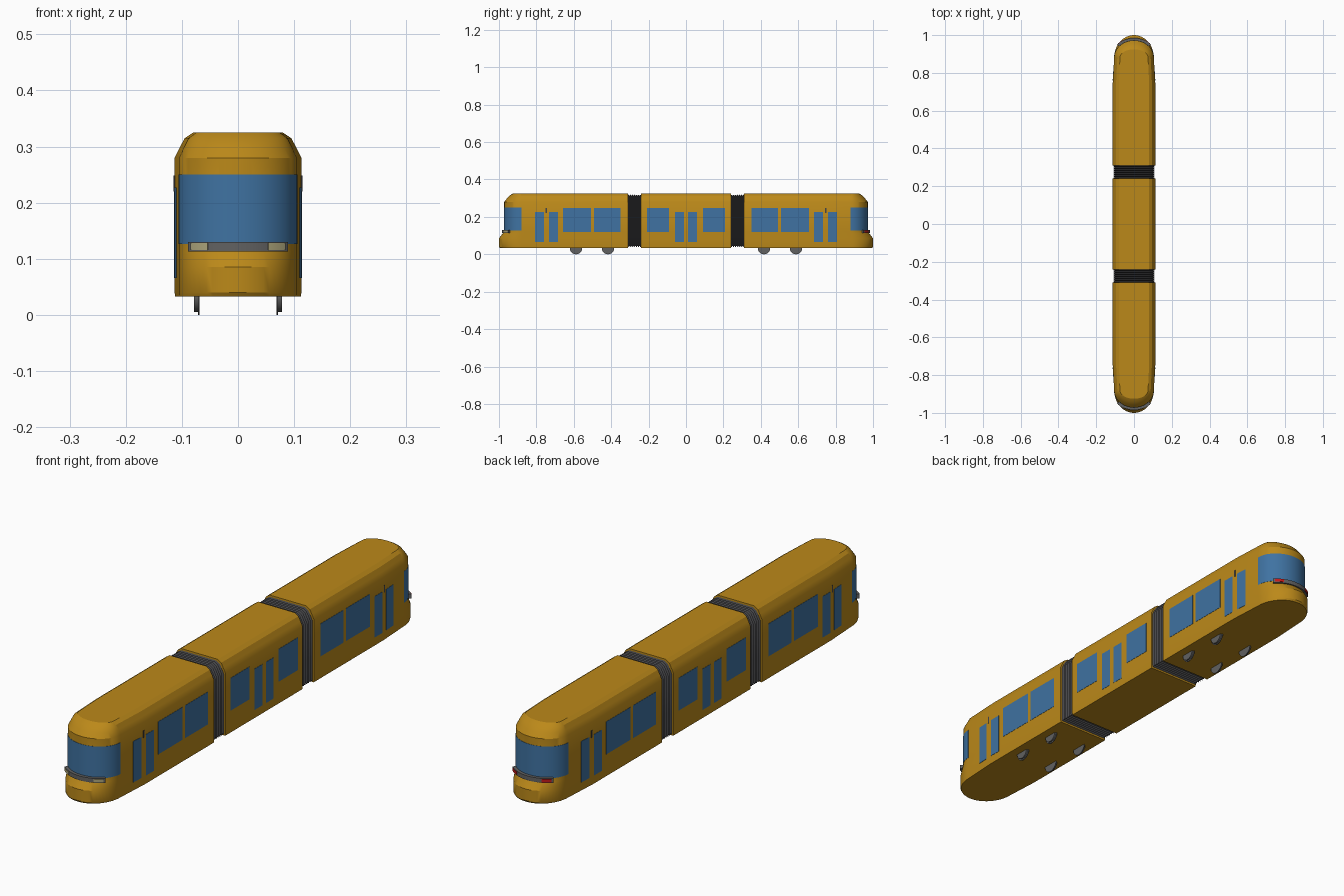
import bpy, bmesh
from math import cos, sin, pi, radians
from mathutils import Matrix

cube = bpy.data.objects.get("Cube")
if cube:
    bpy.data.objects.remove(cube, do_unlink=True)

made = []


def material(name, rgb):
    m = bpy.data.materials.new(name)
    m.use_nodes = True
    m.diffuse_color = (*rgb, 1)
    m.node_tree.nodes["Principled BSDF"].inputs["Base Color"].default_value = (*rgb, 1)
    return m


PAINT = material("ochre_paint", (0.5, 0.25, 0.01))
GLASS = material("blue_glass", (0.05, 0.17, 0.36))
RUBBER = material("dark_rubber", (0.06, 0.06, 0.065))
METAL = material("grey_metal", (0.12, 0.12, 0.12))
LAMP = material("pale_lamp", (0.42, 0.38, 0.2))
RED = material("red_lamp", (0.55, 0.01, 0.01))


def finish(name, bm, mat):
    bmesh.ops.recalc_face_normals(bm, faces=bm.faces)
    mesh = bpy.data.meshes.new(name)
    bm.to_mesh(mesh)
    bm.free()
    mesh.materials.append(mat)
    ob = bpy.data.objects.new(name, mesh)
    bpy.context.collection.objects.link(ob)
    made.append(ob)
    return ob


def loft(name, rings, mat):
    """Skin a list of equal closed rings and cap both ends."""
    bm = bmesh.new()
    loops = [[bm.verts.new(p) for p in ring] for ring in rings]
    n = len(loops[0])
    for a, b in zip(loops, loops[1:]):
        for i in range(n):
            j = (i + 1) % n
            bm.faces.new((a[i], a[j], b[j], b[i]))
    bm.faces.new(loops[0])
    bm.faces.new(loops[-1])
    return finish(name, bm, mat)


# Key dimensions
WIDE, FLOOR = 0.113, 0.033
MID_END, CAR_START = 0.24, 0.31
TAPER, NOSE = 0.74, 0.88
NOSE_WIDTH = 0.93

# Height, half width and nose tip of each level of an end car
LEVELS = [
    (FLOOR, 0.112, 0.995), (0.04, WIDE, 1.0), (0.085, WIDE, 1.0),
    (0.112, WIDE, 0.98), (0.125, WIDE, 0.972), (0.28, WIDE, 0.972),
    (0.298, 0.104, 0.958), (0.315, 0.095, 0.942), (0.325, 0.08, 0.925),
]


def arc(width, tip, start, end, steps):
    """Points along the rounded nose in plan."""
    pts = []
    for i in range(steps + 1):
        t = radians(start + (end - start) * i / steps)
        pts.append((width * cos(t), NOSE + (tip - NOSE) * sin(t)))
    return pts


def end_car(name, s):
    rings = []
    for z, w, tip in LEVELS:
        plan = [(w, CAR_START), (w, TAPER)]
        plan += arc(w * NOSE_WIDTH, tip, 0, 180, 28)
        plan += [(-w, TAPER), (-w, CAR_START)]
        rings.append([(x, s * y, z) for x, y in plan])
    loft(name, rings, PAINT)


def nose_band(name, s, z0, z1, start, end, tip, mat):
    """Curved strip wrapped around the nose."""
    w = WIDE * NOSE_WIDTH + tip - 0.972
    outer = arc(w, tip, start, end, 20)
    inner = arc(w - 0.015, tip - 0.015, start, end, 20)
    rings = [[(xo, s * yo, z0), (xo, s * yo, z1), (xi, s * yi, z1), (xi, s * yi, z0)]
             for (xo, yo), (xi, yi) in zip(outer, inner)]
    loft(name, rings, mat)


def section(y, scale=1.0):
    """Cross-section of the straight body."""
    half = [(w, z) for z, w, _ in LEVELS]
    mid = 0.179
    pts = half + [(-x, z) for x, z in reversed(half)]
    return [(x * scale, y, mid + (z - mid) * scale) for x, z in pts]


def wall(y):
    """Half width of the side wall, following the taper."""
    k = max(0, abs(y) - TAPER) / (NOSE - TAPER)
    return WIDE * (1 - k * (1 - NOSE_WIDTH))


def panel(name, side, y0, y1, z0, z1, mat, proud=0.001):
    rings = []
    for y in (y0, y1):
        a, b = side * (wall(y) + proud), side * (wall(y) - 0.004)
        rings.append([(a, y, z0), (a, y, z1), (b, y, z1), (b, y, z0)])
    loft(name, rings, mat)


def disc(bm, x, y, z, radius, depth):
    place = Matrix.Translation((x, y, z)) @ Matrix.Rotation(pi / 2, 4, "Y")
    bmesh.ops.create_cone(bm, cap_ends=True, segments=32, radius1=radius,
                          radius2=radius, depth=depth, matrix=place)


# Middle car
loft("middle_car", [section(-MID_END), section(MID_END)], PAINT)

WINDOW_Z, DOOR_Z = (0.12, 0.248), (0.066, 0.227)
for end, s in (("front", -1), ("rear", 1)):
    # End car with windscreen, lamp strip and lamps
    end_car(end + "_car", s)
    nose_band(end + "_windscreen", s, 0.126, 0.25, 0, 180, 0.973, GLASS)
    nose_band(end + "_lamp_strip", s, 0.113, 0.13, 41, 139, 0.985, METAL)
    for side, start in (("left", 45), ("right", 117)):
        nose_band(f"{end}_{side}_lamp", s, 0.116, 0.128, start, start + 18, 0.987,
                  LAMP if s < 0 else RED)

    # Pleated bellows between cars
    folds = 14
    rings = []
    for i in range(folds + 1):
        y = MID_END - 0.002 + (CAR_START - MID_END + 0.004) * i / folds
        rings.append(section(s * y, 0.965 if i % 2 else 0.915))
    loft(end + "_bellows", rings, RUBBER)

    for side, sx in (("left", 1), ("right", -1)):
        tag = f"{end}_{side}"
        # Side glazing
        for label, a, b, zs in (
            ("inner_window", 0.35, 0.492, WINDOW_Z), ("outer_window", 0.508, 0.658, WINDOW_Z),
            ("inner_door_glass", 0.685, 0.733, DOOR_Z), ("outer_door_glass", 0.76, 0.807, DOOR_Z),
            ("middle_window", 0.09, 0.209, WINDOW_Z), ("middle_door_glass", 0.011, 0.059, DOOR_Z),
        ):
            panel(f"{tag}_{label}", sx, s * a, s * b, *zs, GLASS)
        # Small marker above the door seam
        panel(tag + "_door_marker", sx, s * 0.744, s * 0.75, 0.22, 0.248, RUBBER, 0.002)

        # Flanged wheels
        for label, y in (("inner", 0.417), ("outer", 0.588)):
            bm = bmesh.new()
            disc(bm, sx * 0.0745, s * y, 0.033, 0.028, 0.007)
            disc(bm, sx * 0.07, s * y, 0.033, 0.033, 0.003)
            finish(f"{tag}_{label}_wheel", bm, METAL)

# Smooth the curved surfaces and keep the edges crisp
bpy.ops.object.select_all(action="DESELECT")
for ob in made:
    ob.select_set(True)
bpy.context.view_layer.objects.active = made[0]
bpy.ops.object.shade_smooth_by_angle(angle=radians(28))
